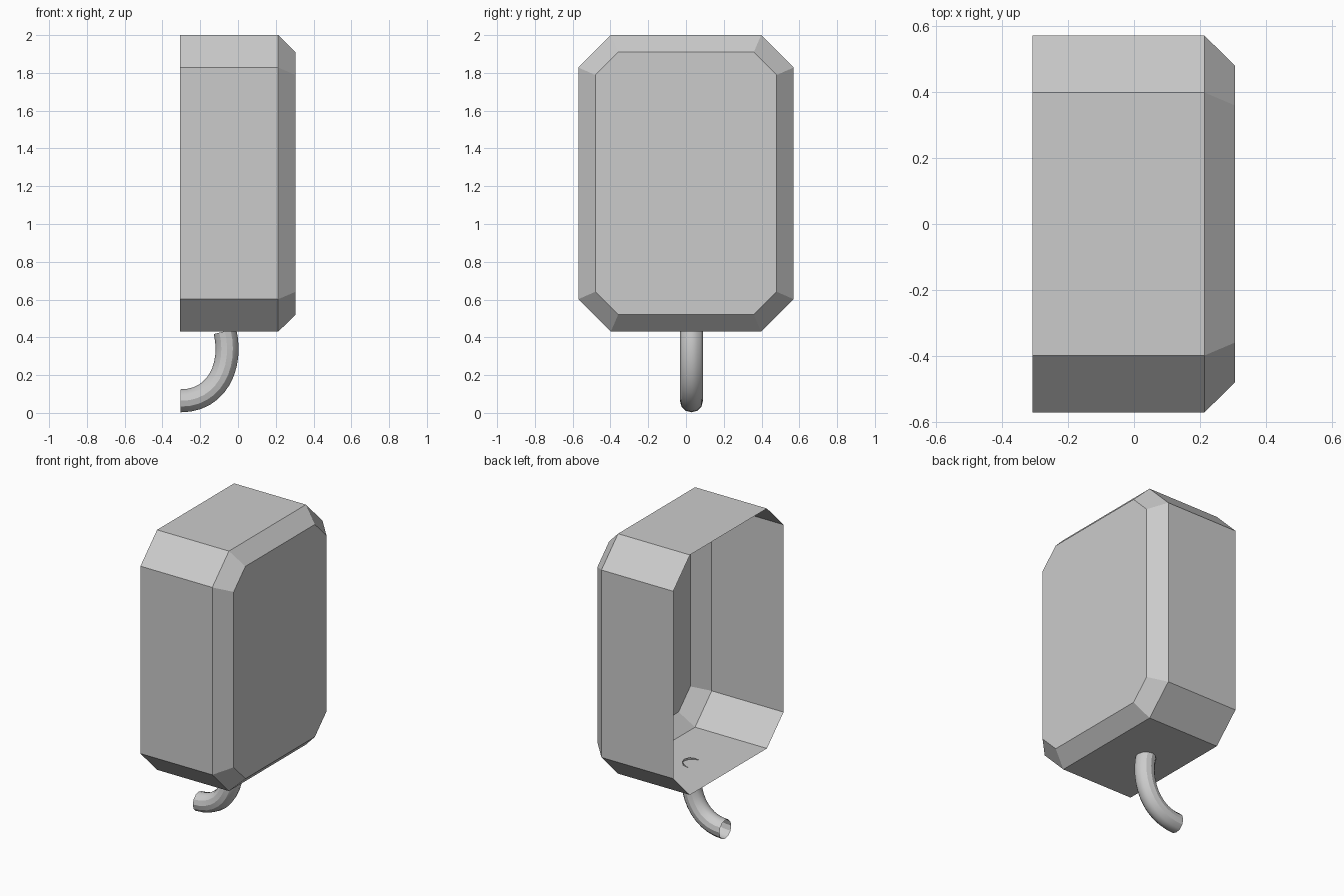
import bpy, bmesh

if "Cube" in bpy.data.objects:
    bpy.data.objects.remove(bpy.data.objects["Cube"])

# Chamfered rectangle in the y-z plane
def outline(x, half_w, z0, z1, c):
    w = half_w
    return [(x, -w + c, z0), (x, w - c, z0), (x, w, z0 + c), (x, w, z1 - c),
            (x, w - c, z1), (x, -w + c, z1), (x, -w, z1 - c), (x, -w, z0 + c)]

# Casing: open-backed thin shell with a bevelled front panel
bm = bmesh.new()
sections = [(-0.307, 0.57, 0.43, 2.0, 0.172),
            (0.213, 0.57, 0.43, 2.0, 0.172),
            (0.305, 0.48, 0.52, 1.91, 0.121)]
rings = [[bm.verts.new(p) for p in outline(*s)] for s in sections]
for a, b in zip(rings, rings[1:]):
    for i in range(8):
        j = (i + 1) % 8
        bm.faces.new((a[i], b[i], b[j], a[j]))
cap = bm.faces.new(rings[-1])
bmesh.ops.recalc_face_normals(bm, faces=bm.faces)
cap.normal_update()
if cap.normal.x < 0:
    bmesh.ops.reverse_faces(bm, faces=bm.faces)
mesh = bpy.data.meshes.new("casing")
bm.to_mesh(mesh)
bm.free()
bpy.context.collection.objects.link(bpy.data.objects.new("casing", mesh))

# Outlet pipe: open tube bending from the underside to the back
curve = bpy.data.curves.new("outlet_pipe", 'CURVE')
curve.dimensions = '3D'
curve.bevel_depth = 0.061
curve.bevel_resolution = 4
curve.resolution_u = 12
spline = curve.splines.new('BEZIER')
spline.bezier_points.add(1)
Y = 0.029
ends = [((-0.305, 0.064), (-0.45, 0.066), (-0.11, 0.062)),
        ((-0.069, 0.432), (-0.025, 0.25), (-0.1, 0.56))]
for bp, (co, left, right) in zip(spline.bezier_points, ends):
    bp.handle_left_type = bp.handle_right_type = 'FREE'
    bp.co = (co[0], Y, co[1])
    bp.handle_left = (left[0], Y, left[1])
    bp.handle_right = (right[0], Y, right[1])
pipe = bpy.data.objects.new("outlet_pipe", curve)
bpy.context.collection.objects.link(pipe)
bpy.ops.object.select_all(action='DESELECT')
pipe.select_set(True)
bpy.context.view_layer.objects.active = pipe
bpy.ops.object.convert(target='MESH')
bpy.ops.object.shade_smooth_by_angle()
